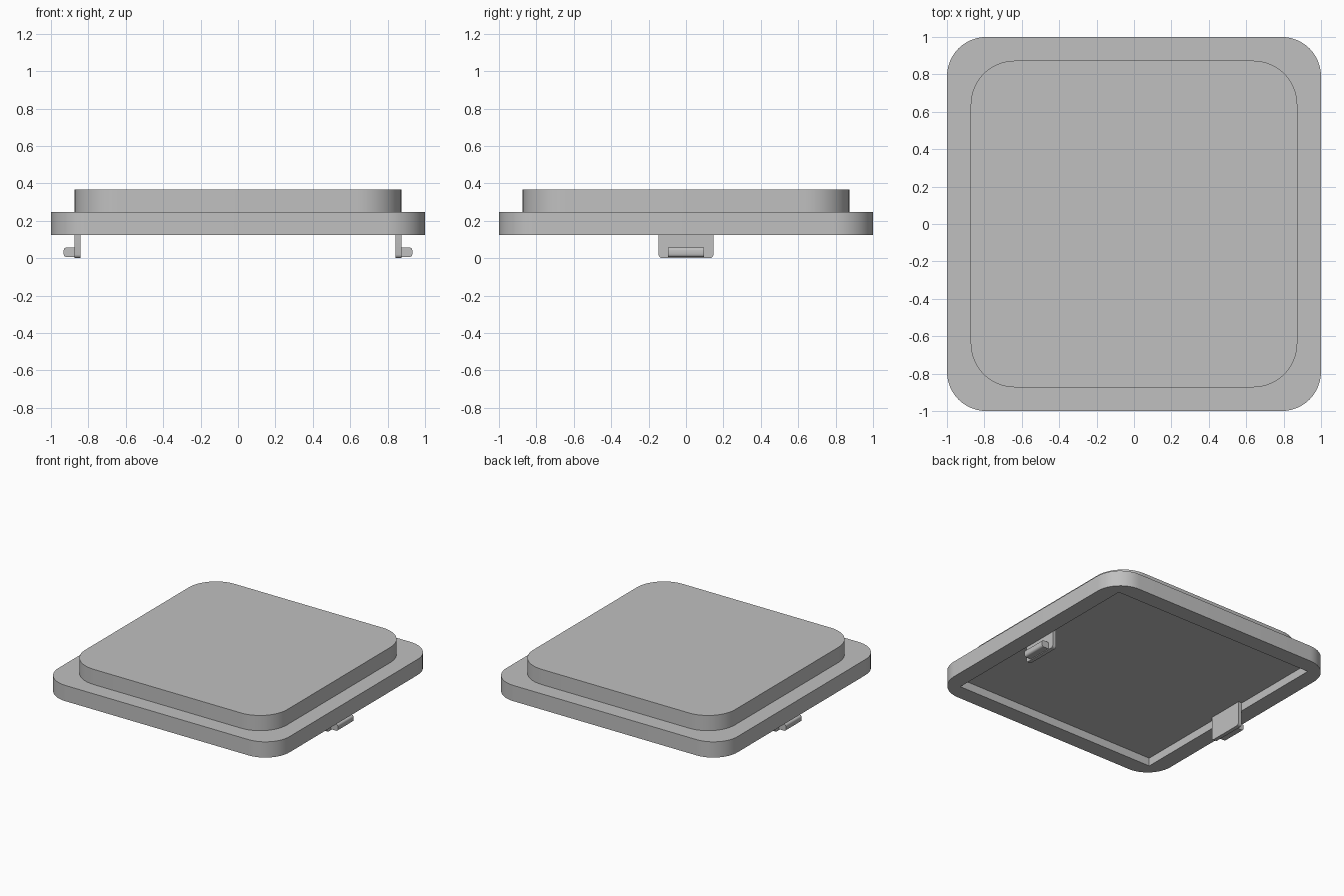
import bpy
import bmesh
import math

if "Cube" in bpy.data.objects:
    bpy.data.objects.remove(bpy.data.objects["Cube"])

grey = bpy.data.materials.new("light_grey")
grey.use_nodes = True
grey.diffuse_color = (0.53, 0.53, 0.53, 1)
grey.node_tree.nodes["Principled BSDF"].inputs["Base Color"].default_value = (0.53, 0.53, 0.53, 1)


def block(name, lo, hi, radius=0, segments=8, rounded=None):
    """Box between two corners; edges picked by the rounded rule get a fillet."""
    bm = bmesh.new()
    bmesh.ops.create_cube(bm, size=1)
    for v in bm.verts:
        v.co = [(a + b) / 2 + c * (b - a) for a, b, c in zip(lo, hi, v.co)]
    if radius:
        edges = [e for e in bm.edges
                 if rounded((e.verts[0].co + e.verts[1].co) / 2, e.verts[1].co - e.verts[0].co)]
        bmesh.ops.bevel(bm, geom=edges, offset=radius, segments=segments,
                        profile=0.5, affect='EDGES')
    bmesh.ops.recalc_face_normals(bm, faces=bm.faces)
    mesh = bpy.data.meshes.new(name)
    bm.to_mesh(mesh)
    bm.free()
    mesh.materials.append(grey)
    obj = bpy.data.objects.new(name, mesh)
    bpy.context.collection.objects.link(obj)
    return obj


def smooth(obj):
    bpy.ops.object.select_all(action='DESELECT')
    obj.select_set(True)
    bpy.context.view_layer.objects.active = obj
    bpy.ops.object.shade_smooth_by_angle(angle=math.radians(35))


def upright(mid, direction):
    return abs(direction.z) > 0.01


FLOOR, RIM_BOTTOM, RIM_TOP, TOP = 0.188, 0.125, 0.248, 0.367
INNER = 0.873

# Wide rim with a square recess underneath
rim = block("rim", (-1, -1, RIM_BOTTOM), (1, 1, RIM_TOP), 0.21, 12, upright)
cutter = block("recess_cutter", (-INNER, -INNER, 0), (INNER, INNER, FLOOR))
cutter.hide_render = True
cut = rim.modifiers.new("recess", 'BOOLEAN')
cut.operation = 'DIFFERENCE'
cut.solver = 'EXACT'
cut.object = cutter
bpy.context.view_layer.objects.active = rim
rim.select_set(True)
bpy.ops.object.modifier_apply(modifier=cut.name)
bpy.data.objects.remove(cutter)
smooth(rim)

# Raised panel on top
smooth(block("raised_panel", (-INNER, -INNER, RIM_TOP), (INNER, INNER, TOP), 0.235, 12, upright))

# Snap clips on both sides, each a plate with an outward hook
for side, sign in (("left", 1), ("right", -1)):
    def span(a, b):
        return sorted((a * sign, b * sign))

    x0, x1 = span(0.843, INNER)
    smooth(block(side + "_clip_plate", (x0, -0.147, 0), (x1, 0.147, FLOOR), 0.02, 4,
                 lambda mid, d: abs(d.x) > 0.01 and mid.z < 0.05))
    x0, x1 = span(INNER - 0.002, 0.932)
    smooth(block(side + "_clip_hook", (x0, -0.097, 0.006), (x1, 0.097, 0.058), 0.016, 4,
                 lambda mid, d: abs(d.y) > 0.01 and abs(mid.x) > 0.9))
